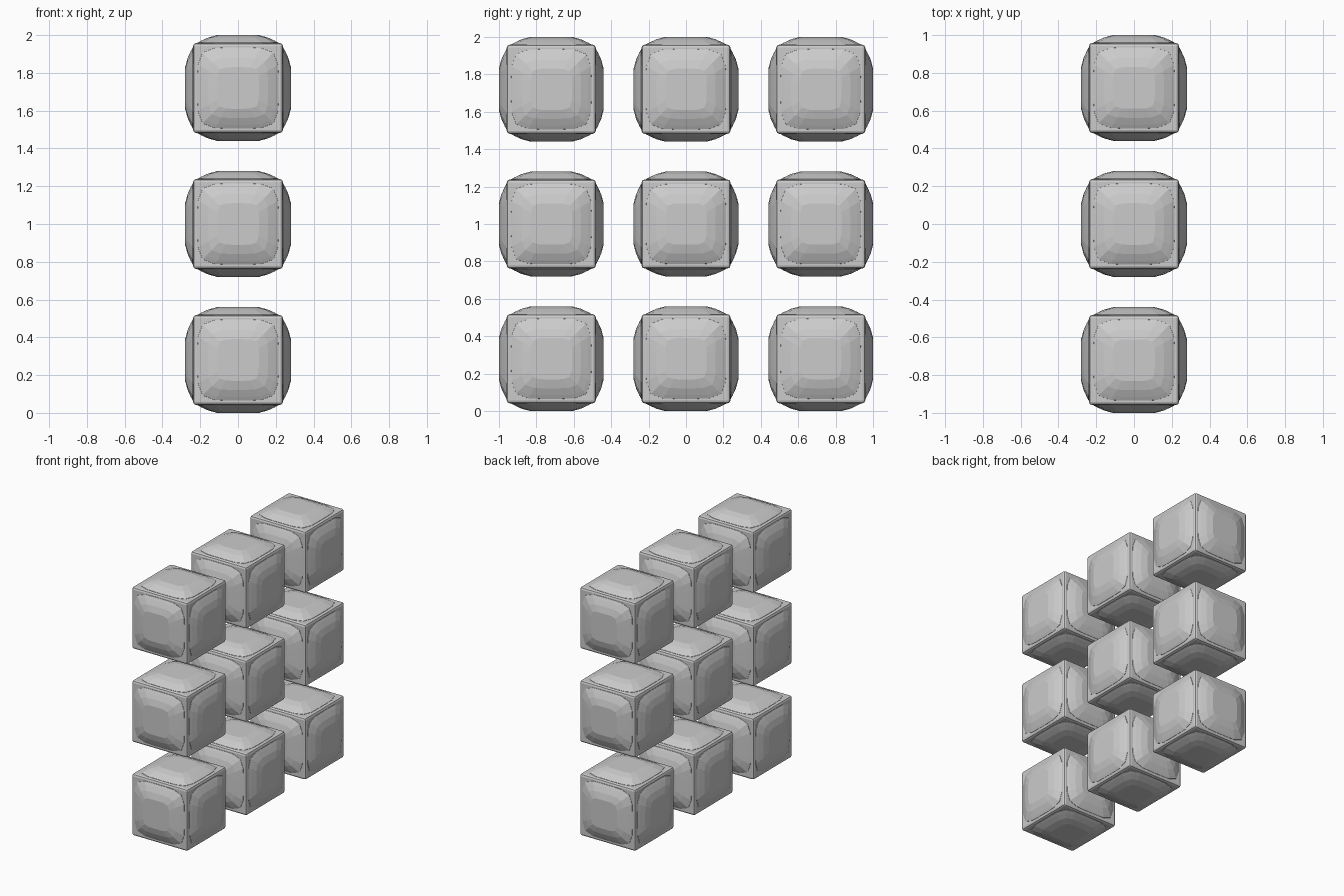
import bpy, bmesh, math
from mathutils import Matrix, Vector

cube = bpy.data.objects.get("Cube")
if cube:
    bpy.data.objects.remove(cube, do_unlink=True)

grey = bpy.data.materials.new("light_grey")
grey.use_nodes = True
colour = (0.6, 0.6, 0.6, 1)
grey.diffuse_color = colour
grey.node_tree.nodes["Principled BSDF"].inputs["Base Color"].default_value = colour

CORE = 0.238      # half size of the inner cube
SPACING = 0.72    # distance between block centres
SEGMENTS = 24
# Pillow rings: half width, height from block centre, squareness
RINGS = [(0.217, 0.222, 5.2), (0.214, 0.240, 5.2), (0.195, 0.250, 5.2),
         (0.158, 0.267, 5.5), (0.11, 0.28, 6)]


def finish(bm, name):
    bmesh.ops.recalc_face_normals(bm, faces=bm.faces)
    mesh = bpy.data.meshes.new(name)
    bm.to_mesh(mesh)
    bm.free()
    mesh.materials.append(grey)
    return mesh


def core_mesh():
    bm = bmesh.new()
    bmesh.ops.create_cube(bm, size=2 * CORE)
    bmesh.ops.bevel(bm, geom=bm.edges[:], offset=0.016, segments=2,
                    profile=0.5, affect='EDGES')
    return finish(bm, "block_core")


def rounded_square(half, z, power):
    points = []
    for i in range(SEGMENTS):
        a = 2 * math.pi * i / SEGMENTS
        c, s = math.cos(a), math.sin(a)
        r = half / (abs(c) ** power + abs(s) ** power) ** (1 / power)
        points.append(Vector((r * c, r * s, z)))
    return points


def pillow_mesh():
    bm = bmesh.new()
    loops = [[bm.verts.new(p) for p in rounded_square(*ring)] for ring in RINGS]
    for low, high in zip(loops, loops[1:]):
        for i in range(SEGMENTS):
            j = (i + 1) % SEGMENTS
            bm.faces.new((low[i], low[j], high[j], high[i]))
    bm.faces.new(loops[-1])
    bm.faces.new(loops[0][::-1])
    return finish(bm, "face_pillow")


def place(mesh, name, matrix):
    obj = bpy.data.objects.new(name, mesh)
    obj.matrix_world = matrix
    bpy.context.collection.objects.link(obj)


core, pillow = core_mesh(), pillow_mesh()

# One rotation for each side of a block
turns = {
    "top": Matrix.Identity(4),
    "bottom": Matrix.Rotation(math.pi, 4, 'X'),
    "front": Matrix.Rotation(math.pi / 2, 4, 'X'),
    "back": Matrix.Rotation(-math.pi / 2, 4, 'X'),
    "left": Matrix.Rotation(math.pi / 2, 4, 'Y'),
    "right": Matrix.Rotation(-math.pi / 2, 4, 'Y'),
}

# Upright grid of three by three blocks
for row, level in enumerate(("lower", "middle", "upper")):
    for col, depth in enumerate(("front", "centre", "back")):
        centre = Matrix.Translation((0, (col - 1) * SPACING, 0.28 + row * SPACING))
        block = f"{level}_{depth}_block"
        place(core, block + "_core", centre)
        for side, turn in turns.items():
            place(pillow, f"{block}_{side}_pillow", centre @ turn)
